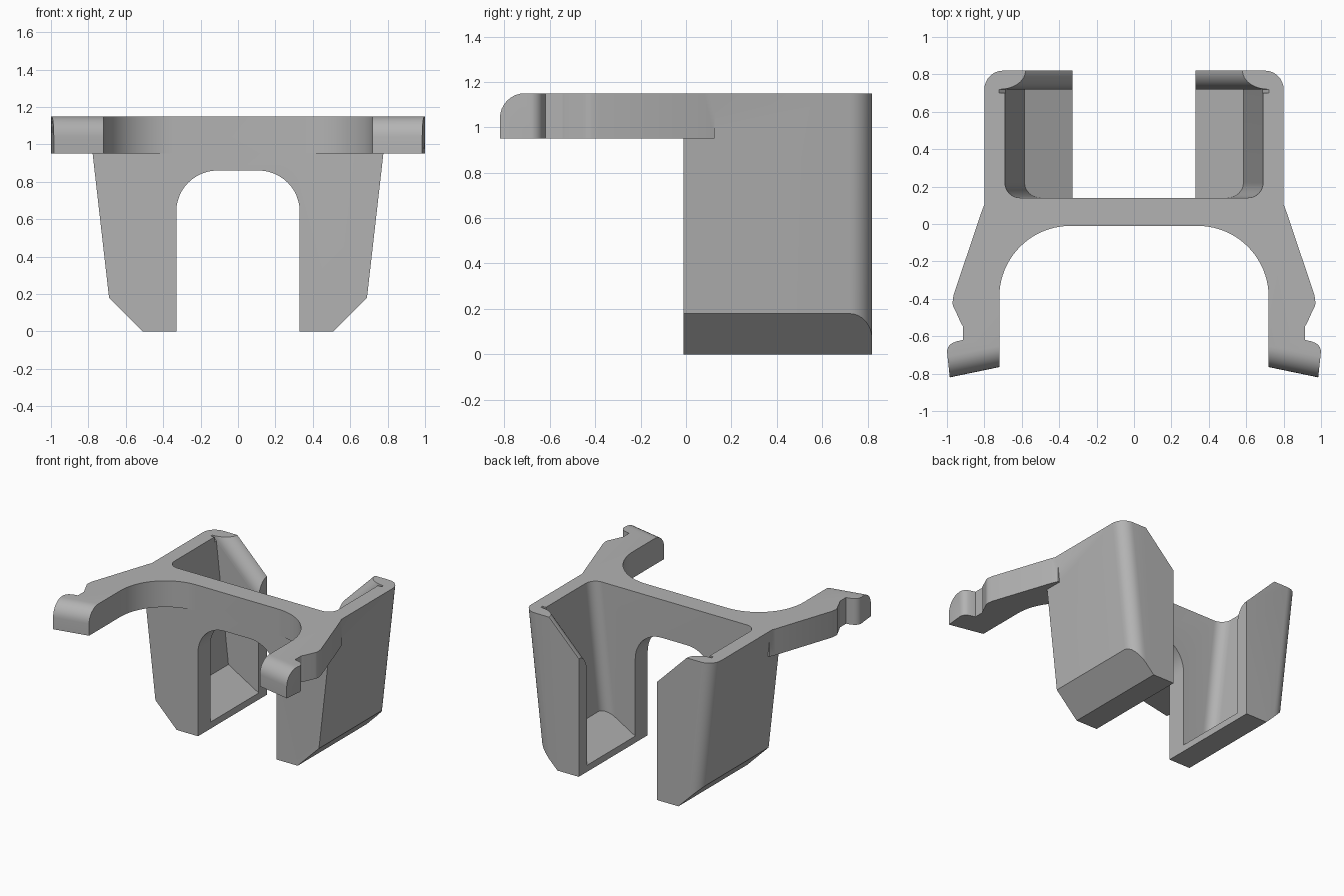
import bpy, bmesh, math
from mathutils import Vector

cube = bpy.data.objects.get("Cube")
if cube:
    bpy.data.objects.remove(cube, do_unlink=True)

grey = bpy.data.materials.new("plain_grey")
grey.use_nodes = True
grey.diffuse_color = (0.45, 0.45, 0.45, 1)
grey.node_tree.nodes["Principled BSDF"].inputs["Base Color"].default_value = (0.45, 0.45, 0.45, 1)

X, Y, Z = Vector((1, 0, 0)), Vector((0, 1, 0)), Vector((0, 0, 1))


def arc(cx, cy, r, a0, a1, n=12):
    """Points on a circular arc, angles in degrees."""
    angles = [math.radians(a0 + (a1 - a0) * i / n) for i in range(n + 1)]
    return [(cx + r * math.cos(a), cy + r * math.sin(a)) for a in angles]


def mirrored(half):
    """Close a right-hand outline with its mirror image."""
    return half + [(-x, v) for x, v in reversed(half)]


def prism(name, pts, u, v, w, start, end, origin=Vector(), round_edge=None, radius=0.1):
    """Extrude an outline in the u-v plane along w, rounding chosen edges."""
    bm = bmesh.new()
    face = bm.faces.new([bm.verts.new(origin + u * a + v * b + w * start) for a, b in pts])
    ext = bmesh.ops.extrude_face_region(bm, geom=[face])["geom"]
    bmesh.ops.translate(bm, vec=w * (end - start),
                        verts=[e for e in ext if isinstance(e, bmesh.types.BMVert)])
    bmesh.ops.recalc_face_normals(bm, faces=bm.faces)
    if round_edge:
        edges = [e for e in bm.edges if round_edge(e.verts[0].co, e.verts[1].co)]
        bmesh.ops.bevel(bm, geom=edges, offset=radius, segments=8, profile=0.5, affect='EDGES')
    mesh = bpy.data.meshes.new(name)
    bm.to_mesh(mesh)
    bm.free()
    mesh.materials.append(grey)
    obj = bpy.data.objects.new(name, mesh)
    bpy.context.collection.objects.link(obj)
    return obj


def combine(target, tool, operation):
    """Apply a boolean and remove the tool."""
    tool.hide_render = True
    mod = target.modifiers.new(tool.name, 'BOOLEAN')
    mod.operation, mod.solver, mod.object = operation, 'EXACT', tool
    bpy.context.view_layer.objects.active = target
    bpy.ops.object.modifier_apply(modifier=mod.name)
    bpy.data.objects.remove(tool, do_unlink=True)


def steep(a, b):
    return abs(a.z - b.z) > 0.5 and min(abs(a.x), abs(b.x)) > 0.5


# Tapered body with an arch between the legs and rounded back corners
body_half = [(0.80, 1.15), (0.669, 0), (0.33, 0)] + arc(0.11, 0.64, 0.22, 0, 90)
body = prism("bracket_body", mirrored(body_half), X, Z, Y, -0.01, 0.82,
             round_edge=lambda a, b: steep(a, b) and min(a.y, b.y) > 0.8)

# Sloping undersides of the legs
for s in (1, -1):
    wedge = [(s * 0.41, -0.1), (s * 0.9, 0.39), (s * 0.9, -0.1)]
    combine(body, prism("underside_cutter", wedge, X, Z, Y, -0.2, 1), 'DIFFERENCE')

# Pockets in the legs, with sloping floors and rounded front corners
pocket_half = [(0.696, 1.2), (0.585, 0.20), (0.30, 0.033)]
combine(body, prism("pocket_cutter", mirrored(pocket_half), X, Z, Y, 0.14, 0.72,
                    round_edge=lambda a, b: steep(a, b) and max(a.y, b.y) < 0.2,
                    radius=0.08), 'DIFFERENCE')

# Open gap in the back wall
gap = [(-0.33, 0.5), (0.33, 0.5), (0.33, 1.3), (-0.33, 1.3)]
combine(body, prism("gap_cutter", gap, X, Z, Y, 0.6, 1), 'DIFFERENCE')

# Diagonal rounded tops of the back walls
slope = arc(0.82, -0.1, 0.1, 180, 90) + [(0.9, 0), (0.9, 0.5), (0.7, 0.5), (0.7, -0.1)]
for s in (1, -1):
    along = Vector((-s, 0, -1)).normalized()
    normal = Vector((-s, 0, 1)).normalized()
    combine(body, prism("slope_cutter", slope, Y, normal, along, -0.4, 0.6,
                        Vector((s * 0.58, 0, 1.15))), 'DIFFERENCE')

# Front plate with two curved arms, hooked sides and rounded tips
arm_half = [(0.79, 0.125), (0.81, 0.08), (0.965, -0.38)]
arm_half += arc(0.91, -0.42, 0.06, 15, -35, 5)
arm_half += [(0.925, -0.53), (0.915, -0.545), (0.915, -0.62), (0.95, -0.628)]
arm_half += arc(0.945, -0.685, 0.055, 75, 5, 6)
arm_half += [(0.985, -0.82), (0.72, -0.765)]
arm_half += arc(0.34, -0.39, 0.38, 0, 90, 20)
arms = prism("arm_plate", mirrored(arm_half), X, Y, Z, 0.95, 1.15,
             round_edge=lambda a, b: max(a.y, b.y) < -0.75 and min(a.z, b.z) > 1.1
             and a.x * b.x > 0, radius=0.11)
combine(body, arms, 'UNION')

# Smooth curves, sharp corners
bpy.ops.object.select_all(action='DESELECT')
body.select_set(True)
bpy.context.view_layer.objects.active = body
bpy.ops.object.shade_smooth_by_angle(angle=math.radians(30))
